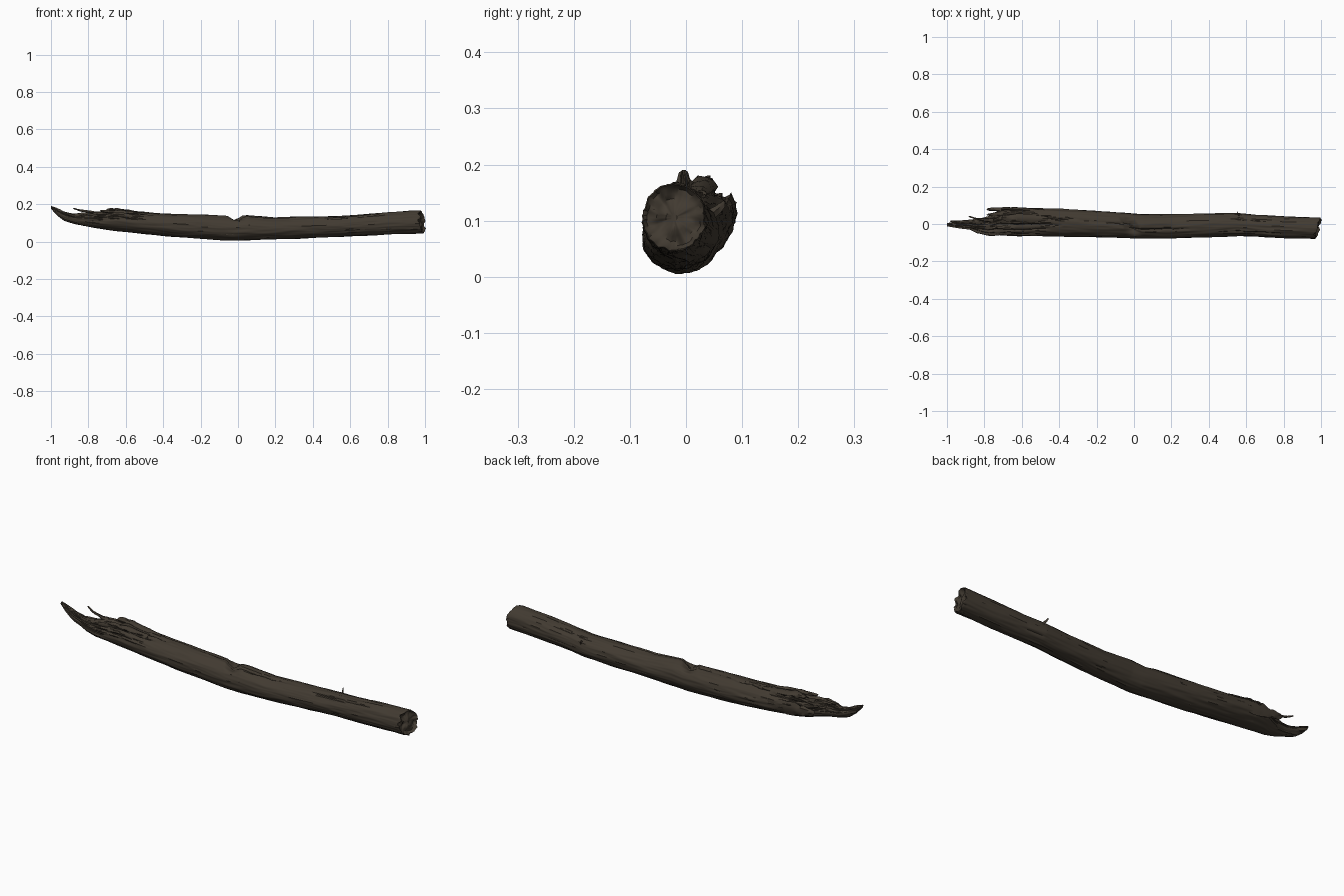
import bpy, bmesh, math
from mathutils import Vector, noise

if "Cube" in bpy.data.objects:
    bpy.data.objects.remove(bpy.data.objects["Cube"])

bark = bpy.data.materials.new("dark_brown_bark")
bark.diffuse_color = (0.054, 0.043, 0.031, 1)
bark.use_nodes = True
bark.node_tree.nodes["Principled BSDF"].inputs["Base Color"].default_value = bark.diffuse_color

# Trunk stations: x, y min, y max, z bottom, z top
STATIONS = [
    (-1.00, -.012, .004, .176, .190), (-.97, -.016, .010, .142, .178),
    (-.93, -.022, .018, .112, .160), (-.88, -.028, .022, .096, .148),
    (-.84, -.048, .026, .088, .150), (-.78, -.060, .040, .075, .152),
    (-.72, -.061, .074, .066, .156), (-.65, -.064, .088, .056, .166),
    (-.50, -.066, .085, .040, .155), (-.30, -.068, .076, .022, .147),
    (-.10, -.073, .063, .009, .140), (-.02, -.075, .057, .005, .136),
    (.05, -.078, .053, .007, .141), (.20, -.077, .053, .013, .129),
    (.40, -.070, .056, .020, .133), (.55, -.064, .059, .027, .137),
    (.65, -.068, .049, .032, .144), (.80, -.075, .041, .038, .156),
    (.98, -.078, .035, .045, .166),
]


def smooth(a, b, v):
    t = max(0, min(1, (v - a) / (b - a)))
    return t * t * (3 - 2 * t)


def section(x):
    for a, b in zip(STATIONS, STATIONS[1:]):
        if x <= b[0]:
            t = (x - a[0]) / (b[0] - a[0])
            return [a[i] + (b[i] - a[i]) * t for i in range(1, 5)]
    return list(STATIONS[-1][1:])


# Cracks running along the trunk: x start, x end, angle (degrees), depth
CRACKS = [(-.85, -.45, 120, .016), (-.80, -.30, 72, .014), (-.72, -.38, 100, .014),
          (-.78, -.50, 52, .012), (-.05, .30, 105, .010), (-.70, -.50, 150, .010),
          (.45, .80, 128, .007), (-.30, .02, 80, .006), (.50, .75, 60, .006)]


def trunk_point(x, ang):
    y0, y1, z0, z1 = section(x)
    c, s = math.cos(ang), math.sin(ang)
    cy, cz, ry, rz = (y0 + y1) / 2, (z0 + z1) / 2, (y1 - y0) / 2, (z1 - z0) / 2
    r = min(ry, rz)
    # long bark ripples plus broad lumps
    d = .003 * noise.noise((x * 5, c * 4, s * 4)) + .0025 * noise.noise((x * 9, c * 9, s * 9 + 5))
    # ragged torn wood on the upper side of the broken end
    torn = (1 - smooth(-.70, -.40, x)) * smooth(-.1, .5, s)
    d += torn * .013 * noise.noise((x * 12, c * 8 + 3, s * 8))
    # bite across the top near the middle
    bite = max(0, 1 - abs(x + .018 + .03 * c) / .045)
    d -= .026 * bite * smooth(.55, 1, s)
    for a, b, deg, depth in CRACKS:
        if a < x < b:
            centre = math.radians(deg) + .14 * noise.noise((x * 14, deg, 0))
            d -= depth * max(0, 1 - abs(ang - centre) / .11) * math.sin(math.pi * (x - a) / (b - a)) ** .5
    d *= min(1, r / .04)
    y, z = cy + (ry + d) * c, cz + (rz + d) * s
    # slanted, chipped sawn end
    end = smooth(.70, .98, x)
    x += end * (.25 * (y + .02) - .14 * (z - .10) + .006 * noise.noise((c * 3, s * 3, 8)))
    return Vector((x, y, z))


def finish(bm, name, angle):
    bmesh.ops.recalc_face_normals(bm, faces=bm.faces)
    me = bpy.data.meshes.new(name)
    bm.to_mesh(me)
    bm.free()
    ob = bpy.data.objects.new(name, me)
    bpy.context.collection.objects.link(ob)
    me.materials.append(bark)
    bpy.ops.object.select_all(action='DESELECT')
    ob.select_set(True)
    bpy.context.view_layer.objects.active = ob
    bpy.ops.object.shade_smooth_by_angle(angle=math.radians(angle))
    return ob


def skin(bm, rings):
    n = len(rings[0])
    for a, b in zip(rings, rings[1:]):
        for i in range(n):
            bm.faces.new((a[i], a[(i + 1) % n], b[(i + 1) % n], b[i]))


# Trunk with a roughly broken end face
bm = bmesh.new()
SEG, N = 88, 300
rings = []
for k in range(N + 1):
    x = -1 + 1.98 * k / N
    rings.append([bm.verts.new(trunk_point(x, math.tau * i / SEG)) for i in range(SEG)])
bm.faces.new(rings[0])
rim = [v.co.copy() for v in rings[-1]]
mid = sum(rim, Vector()) / SEG
for f in (.96, .85, .7, .55, .4, .25, .1):
    ring = []
    for p in rim:
        q = mid.lerp(p, f)
        q.x += (.004 if f > .9 else -.006) + .016 * noise.noise((q.y * 40, q.z * 40, 2))
        ring.append(bm.verts.new(q))
    rings.append(ring)
skin(bm, rings)
bm.faces.new(rings[-1])
finish(bm, "log_trunk", 40)


# Tapered splinters: path points with (x, y, z, width in y, height in z)
def splinter(name, path, seg=9):
    bm = bmesh.new()
    rings = []
    for a, b in zip(path, path[1:]):
        for j in range(5):
            x, y, z, w, h = [p + (q - p) * j / 5 for p, q in zip(a, b)]
            ring = []
            for i in range(seg):
                t = math.tau * i / seg
                k = 1 + .5 * noise.noise((x * 30, math.cos(t) * 2, math.sin(t) * 2 + y * 20))
                ring.append(bm.verts.new((x, y + w * k * math.cos(t), z + h * k * math.sin(t))))
            rings.append(ring)
    skin(bm, rings)
    bm.faces.new(rings[0])
    tip = bm.verts.new(path[-1][:3])
    for i in range(seg):
        bm.faces.new((rings[-1][i], rings[-1][(i + 1) % seg], tip))
    finish(bm, name, 35)


splinter("back_shell_splinter", [(-.48, .068, .105, .012, .03), (-.66, .077, .112, .014, .03),
                                 (-.74, .079, .115, .010, .022), (-.79, .078, .125, .006, .008)])
splinter("top_crest_splinter", [(-.46, .025, .148, .015, .006), (-.58, .030, .156, .022, .012),
                                (-.65, .032, .165, .020, .016), (-.71, .034, .166, .012, .008)])
splinter("front_crest_splinter", [(-.50, -.012, .148, .012, .006), (-.62, -.016, .158, .016, .010),
                                  (-.70, -.018, .160, .010, .008), (-.74, -.020, .166, .005, .004)])
splinter("upright_splinter", [(-.75, .018, .150, .012, .012), (-.81, .022, .162, .007, .006),
                              (-.85, .030, .168, .005, .005), (-.885, .042, .180, .004, .004)])
splinter("side_splinter", [(-.66, .055, .130, .016, .014), (-.74, .054, .140, .010, .010),
                           (-.79, .048, .145, .004, .005)])
splinter("tip_splinter", [(-.90, .006, .132, .010, .014), (-.95, .012, .148, .007, .010),
                          (-.985, .016, .162, .004, .006)])

# Small broken twig on the back side
splinter("twig_stub", [(.57, .038, .105, .010, .010), (.555, .056, .120, .006, .007),
                       (.55, .068, .132, .004, .005)])
